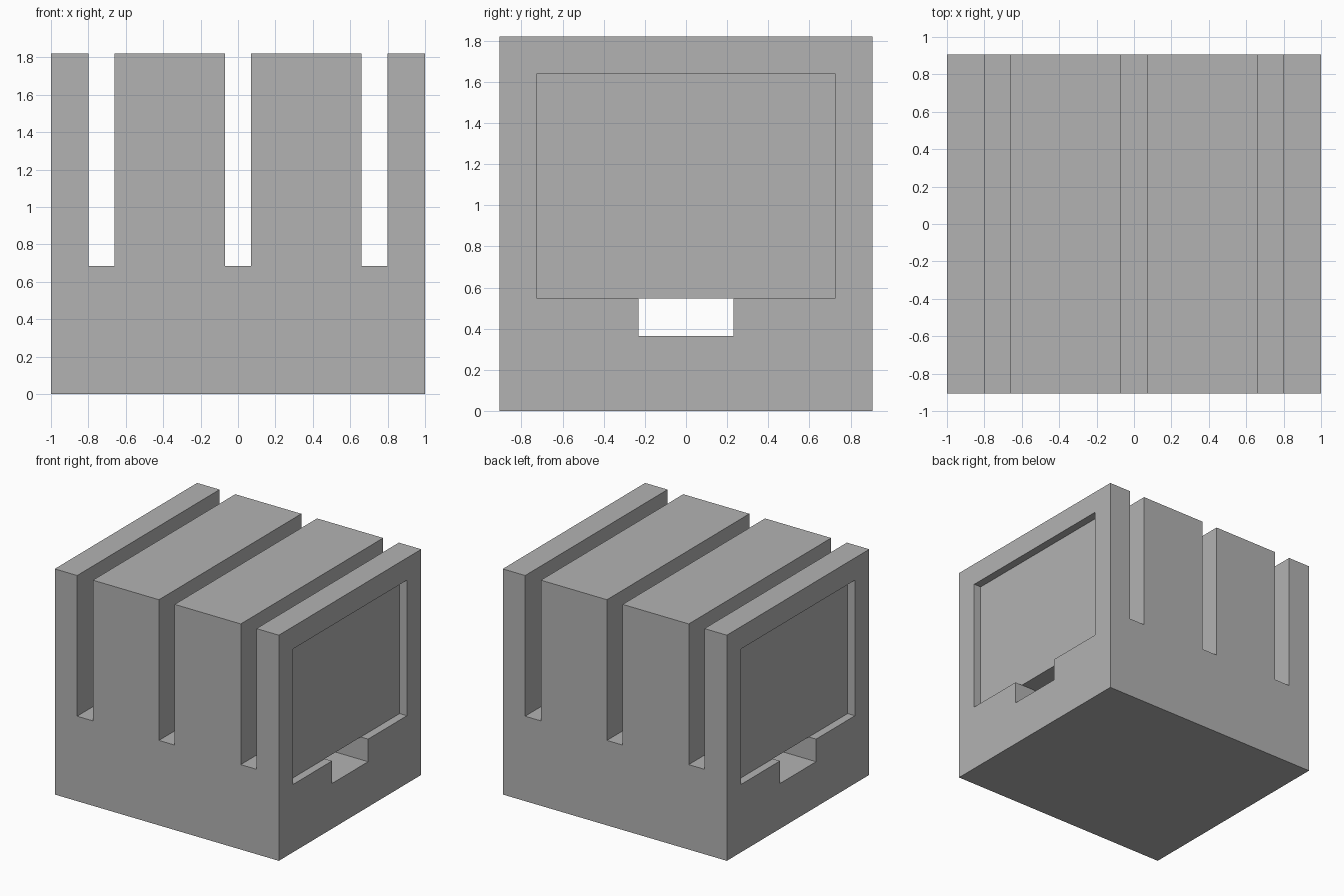
import bpy

if "Cube" in bpy.data.objects:
    bpy.data.objects.remove(bpy.data.objects["Cube"])

LENGTH, DEPTH, HEIGHT = 2.0, 1.815, 1.82
SLOT_HALF, SLOT_X, SLOT_FLOOR = 0.07, 0.73, 0.685
PANEL_HALF, PANEL_BOTTOM, PANEL_TOP, PANEL_DEPTH = 0.725, 0.547, 1.64, 0.065
TUNNEL_HALF, TUNNEL_FLOOR = 0.23, 0.365

grey = bpy.data.materials.new("plain grey")
grey.use_nodes = True
colour = (0.45, 0.45, 0.45, 1)
grey.diffuse_color = colour
grey.node_tree.nodes["Principled BSDF"].inputs["Base Color"].default_value = colour


def box(name, low, high):
    """Box between two opposite corners."""
    bpy.ops.mesh.primitive_cube_add(size=1)
    ob = bpy.context.object
    ob.name = name
    ob.location = [(a + b) / 2 for a, b in zip(low, high)]
    ob.scale = [b - a for a, b in zip(low, high)]
    bpy.ops.object.transform_apply(location=True, scale=True)
    return ob


def cut(target, cutter):
    """Subtract the cutter, then discard it."""
    cutter.hide_render = True
    mod = target.modifiers.new("cut", "BOOLEAN")
    mod.operation, mod.solver, mod.object = "DIFFERENCE", "EXACT", cutter
    bpy.context.view_layer.objects.active = target
    bpy.ops.object.modifier_apply(modifier=mod.name)
    bpy.data.objects.remove(cutter)


# Solid block
block = box("slotted_block", (-LENGTH / 2, -DEPTH / 2, 0), (LENGTH / 2, DEPTH / 2, HEIGHT))

# Three slots open at the top, front and back
for x in (-SLOT_X, 0, SLOT_X):
    cut(block, box("slot_cutter", (x - SLOT_HALF, -DEPTH, SLOT_FLOOR),
                   (x + SLOT_HALF, DEPTH, HEIGHT + 1)))

# Shallow recessed panel in each end
for side in (-1, 1):
    xs = sorted((side * (LENGTH / 2 - PANEL_DEPTH), side * LENGTH))
    cut(block, box("panel_cutter", (xs[0], -PANEL_HALF, PANEL_BOTTOM),
                   (xs[1], PANEL_HALF, PANEL_TOP)))

# Tunnel running end to end below the panels
cut(block, box("tunnel_cutter", (-LENGTH, -TUNNEL_HALF, TUNNEL_FLOOR),
               (LENGTH, TUNNEL_HALF, PANEL_BOTTOM)))

block.data.materials.clear()
block.data.materials.append(grey)
